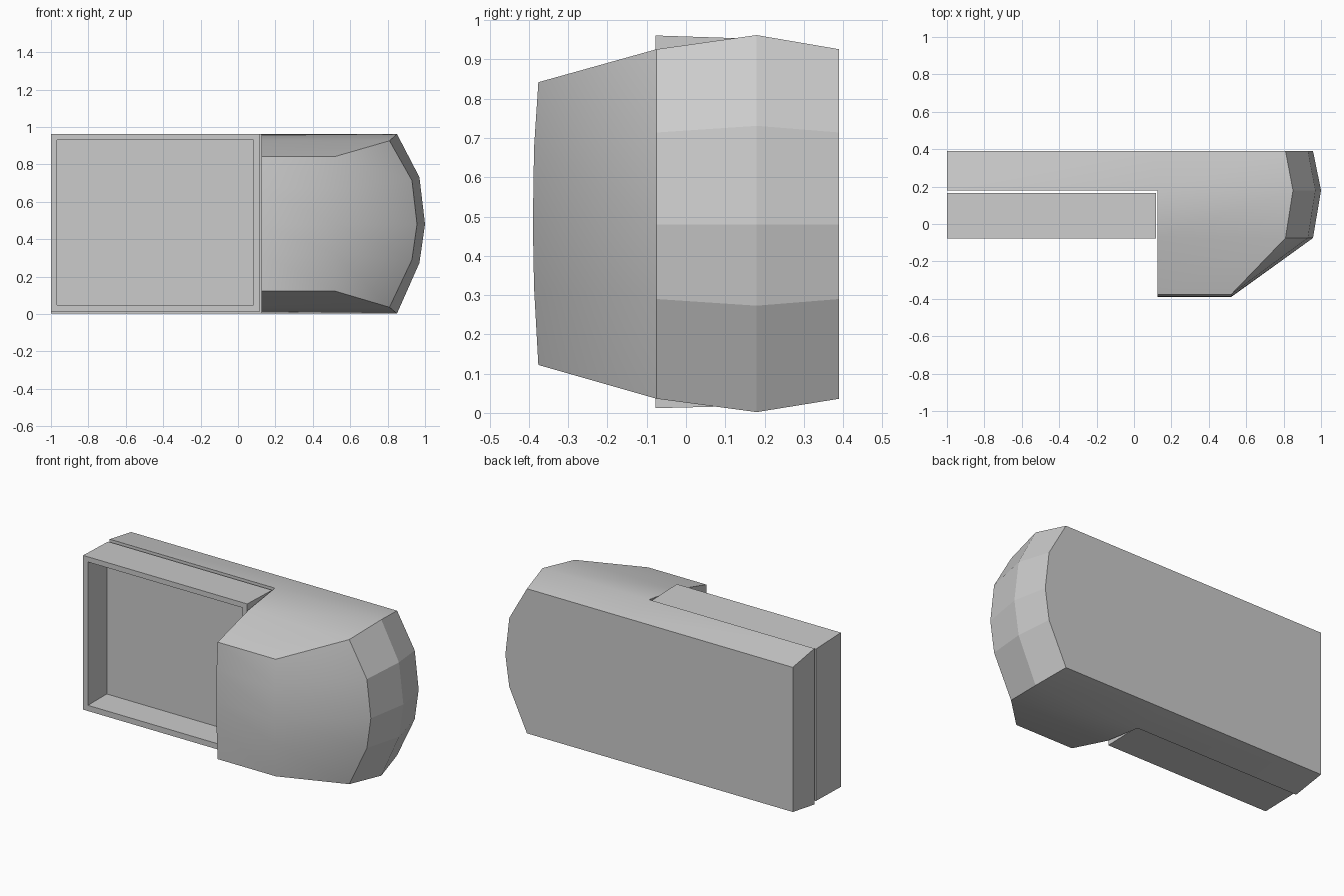
import bpy, bmesh, math

if "Cube" in bpy.data.objects:
    bpy.data.objects.remove(bpy.data.objects["Cube"])


def finish(name, bm):
    bmesh.ops.remove_doubles(bm, verts=bm.verts, dist=0.0005)
    bmesh.ops.recalc_face_normals(bm, faces=bm.faces)
    me = bpy.data.meshes.new(name)
    bm.to_mesh(me)
    bm.free()
    ob = bpy.data.objects.new(name, me)
    bpy.context.collection.objects.link(ob)
    return ob


def face(bm, pts):
    bm.faces.new([bm.verts.new(p) for p in pts])


def strip(bm, a, b, closed=False):
    n = len(a)
    for i in range(n if closed else n - 1):
        j = (i + 1) % n
        face(bm, [a[i], a[j], b[j], b[i]])


LEFT, STEP = -1.0, 0.125


def arc(y, xs, zs):
    # rounded right-hand edge, bottom to top
    ys = y if isinstance(y, tuple) else (y,) * 5
    return list(zip(xs, ys, zs))


# camera body: thin rear slab on the left, deep rounded block on the right
small_x, small_z = (0.81, 0.93, 0.957, 0.93, 0.81), (0.036, 0.29, 0.48, 0.714, 0.926)
rear = arc(0.39, small_x, small_z)
middle = arc(0.18, (0.85, 0.97, 1.0, 0.97, 0.85), (0.002, 0.273, 0.48, 0.731, 0.962))
shoulder = arc(-0.075, small_x, small_z)
nose = arc((-0.376, -0.387, -0.39, -0.387, -0.376), (0.52,) * 5,
           (0.122, 0.32, 0.48, 0.675, 0.842))


def at(p, x):
    return (x, p[1], p[2])


def with_step(r):
    return [at(r[0], STEP)] + r + [at(r[-1], STEP)]


def full_loop(r):
    return [at(r[0], LEFT)] + with_step(r) + [at(r[-1], LEFT)]


bm = bmesh.new()
face(bm, full_loop(rear))
strip(bm, full_loop(rear), full_loop(middle), closed=True)
face(bm, [at(middle[0], LEFT), at(middle[0], STEP), at(middle[-1], STEP), at(middle[-1], LEFT)])
strip(bm, with_step(middle), with_step(shoulder))
strip(bm, with_step(shoulder), with_step(nose))
nose_left = [at(p, STEP) for p in nose]
strip(bm, nose, nose_left)
face(bm, [at(middle[0], STEP), at(shoulder[0], STEP)] + nose_left
     + [at(shoulder[-1], STEP), at(middle[-1], STEP)])
body = finish("camera_body", bm)

# smooth nose and top, faceted right-hand edge
bpy.context.view_layer.objects.active = body
body.select_set(True)
bpy.ops.object.shade_smooth_by_angle(angle=math.radians(42))
for p in body.data.polygons:
    if (p.center.x > 0.82 and p.center.y > -0.075) or abs(p.normal.x) > 0.99:
        p.use_smooth = False


# fold-out screen: open tray with a recessed front
def rect(x0, x1, y, z0, z1):
    return [(x0, y, z0), (x1, y, z0), (x1, y, z1), (x0, y, z1)]


rings = [rect(-1.0, 0.117, 0.165, 0.018, 0.953),
         rect(-1.0, 0.117, -0.078, 0.012, 0.961),
         rect(-0.967, 0.084, -0.078, 0.047, 0.929),
         rect(-0.967, 0.084, 0.105, 0.047, 0.929)]
bm = bmesh.new()
face(bm, rings[0])
for a, b in zip(rings, rings[1:]):
    strip(bm, a, b, closed=True)
face(bm, rings[-1])
finish("flip_screen", bm)
